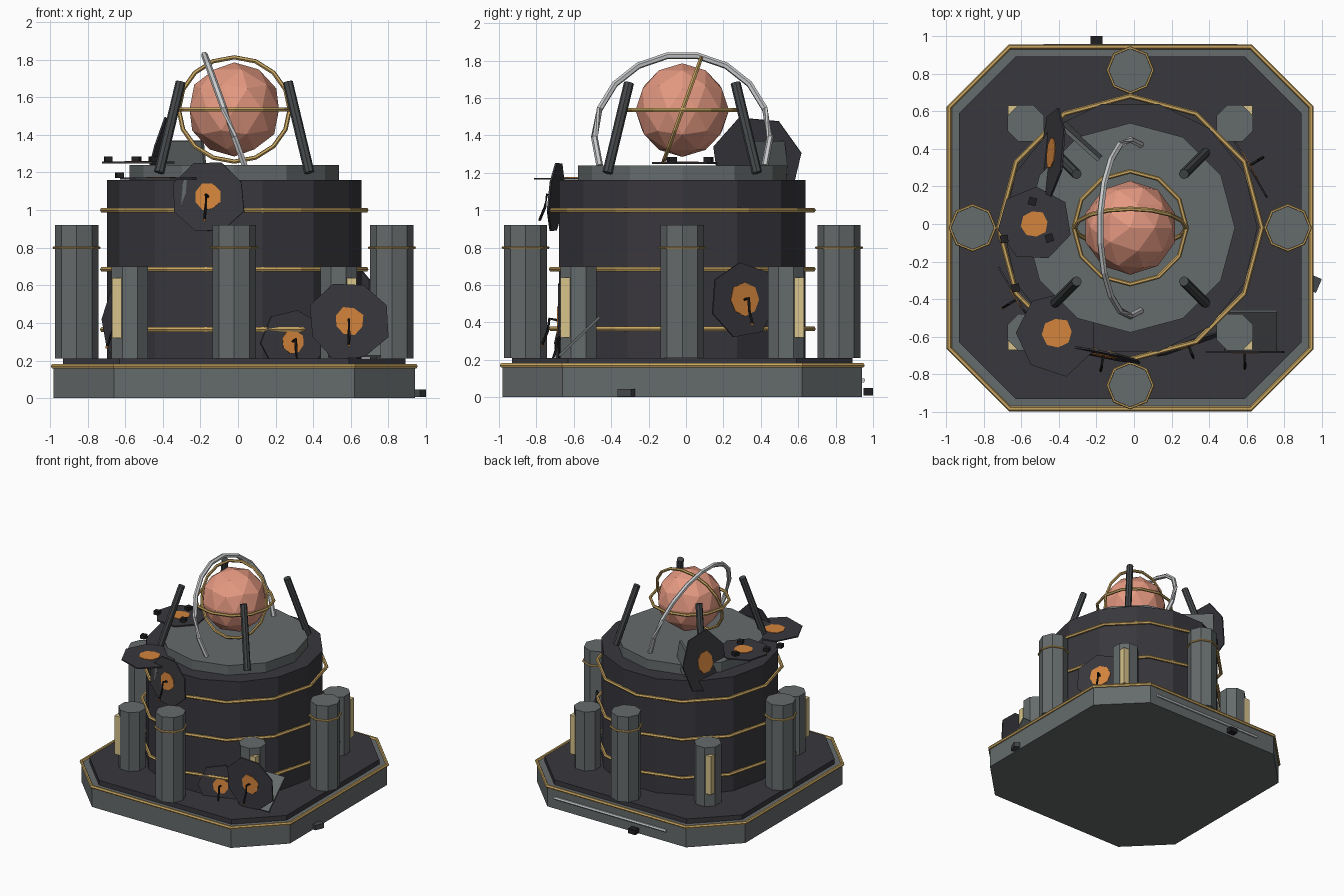
import bpy, bmesh, math, random
from mathutils import Vector, Matrix, Euler

random.seed(4)
if "Cube" in bpy.data.objects:
    bpy.data.objects.remove(bpy.data.objects["Cube"])

CX = CY = -0.02          # axis of the machine
AXIS = Vector((CX, CY, 0))


def material(name, r, g, b):
    m = bpy.data.materials.new(name)
    m.use_nodes = True
    m.diffuse_color = (r, g, b, 1)
    m.node_tree.nodes["Principled BSDF"].inputs["Base Color"].default_value = (r, g, b, 1)
    return m


STONE = material("grey stone", .13, .145, .148)
DARK = material("dark iron", .04, .038, .046)
GOLD = material("gold trim", .58, .38, .12)
PALE = material("pale gold", .68, .55, .26)
ORANGE = material("glowing orange", .65, .23, .045)
SALMON = material("salmon core", .78, .32, .22)
SILVER = material("silver", .58, .59, .6)
STEEL = material("strut steel", .06, .066, .07)
BLACK = material("black wire", .014, .014, .016)


def finish(name, bm, mat, matrix=Matrix()):
    bmesh.ops.recalc_face_normals(bm, faces=bm.faces)
    me = bpy.data.meshes.new(name)
    bm.to_mesh(me)
    bm.free()
    me.materials.append(mat)
    ob = bpy.data.objects.new(name, me)
    ob.matrix_world = matrix
    bpy.context.collection.objects.link(ob)
    return ob


def prism(name, outline, z0, z1, mat, matrix=Matrix()):
    """Extrude a flat outline from z0 to z1."""
    bm = bmesh.new()
    face = bm.faces.new([bm.verts.new((x, y, z0)) for x, y in outline])
    ext = bmesh.ops.extrude_face_region(bm, geom=[face])
    bmesh.ops.translate(bm, vec=(0, 0, z1 - z0),
                        verts=[v for v in ext["geom"] if isinstance(v, bmesh.types.BMVert)])
    return finish(name, bm, mat, matrix)


def ngon(n, r, turn=0, jitter=0):
    return [(q * math.cos(a), q * math.sin(a))
            for a in (turn + math.tau * i / n for i in range(n))
            for q in [r * (1 + random.uniform(-jitter, jitter))]]


def column(name, n, r, x, y, z0, z1, mat, turn=0):
    return prism(name, ngon(n, r, turn), z0, z1, mat, Matrix.Translation((x, y, 0)))


def tube(name, pts, r, mat, closed=False, matrix=Matrix(), sides=6):
    """Sweep a small polygon along a path with mitred corners."""
    pts = [Vector(p) for p in pts]
    n = len(pts)
    bm = bmesh.new()
    rows = []
    for i, p in enumerate(pts):
        before = pts[i - 1] if closed or i else p
        after = pts[(i + 1) % n] if closed or i < n - 1 else p
        t = (after - before).normalized()
        ref = Vector((0, 0, 1)) if closed or abs(t.z) < .95 else Vector((1, 0, 0))
        u = t.cross(ref).normalized()
        v = t.cross(u)
        rows.append([bm.verts.new(p + u * a + v * b) for a, b in ngon(sides, r)])
    for i in range(n if closed else n - 1):
        a, b = rows[i], rows[(i + 1) % n]
        for k in range(sides):
            j = (k + 1) % sides
            bm.faces.new((a[k], a[j], b[j], b[k]))
    if not closed:
        bm.faces.new(rows[0])
        bm.faces.new(rows[-1])
    return finish(name, bm, mat, matrix)


def ring(name, n, r, thick, mat, place, rot=(0, 0, 0)):
    m = Matrix.Translation(place) @ Euler(rot).to_matrix().to_4x4()
    return tube(name, [(x, y, 0) for x, y in ngon(n, r)], thick, mat, True, m)


def box(name, place, size, mat, rot=(0, 0, 0)):
    x, y, z = (s / 2 for s in size)
    m = Matrix.Translation(place) @ Euler(rot).to_matrix().to_4x4()
    return prism(name, [(-x, -y), (x, -y), (x, y), (-x, y)], -z, z, mat, m)


def square_cut(h, c):
    """Square of half width h whose corners are cut at c."""
    return [(h, -c), (h, c), (c, h), (-c, h), (-h, c), (-h, -c), (-c, -h), (c, -h)]


# Stepped base with gold edge
at_axis = Matrix.Translation(AXIS)
prism("base", square_cut(.96, .64), 0, .17, STONE, at_axis)
prism("deck", square_cut(.91, .61), .17, .21, DARK, at_axis)
tube("base_trim", [(x, y, .17) for x, y in square_cut(.962, .641)], .014, GOLD, True, at_axis)

# Drum, its bands and the top disc
column("drum", 14, .676, CX, CY, .21, 1.16, DARK)
for z in (.365, .685, 1.0):
    ring("drum_band", 12, .70, .014, GOLD, (CX, CY, z))
column("top_disc", 12, .557, CX, CY, 1.16, 1.24, STONE)

# Tall side pillars
for i in range(4):
    a = i * math.pi / 2
    x, y = CX + .838 * math.cos(a), CY + .838 * math.sin(a)
    column("side_pillar", 8, .115, x, y, .21, .92, STONE)
    ring("pillar_band", 8, .12, .008, GOLD, (x, y, .80))

# Short corner pillars with pale inserts, and leaning struts
for sx in (-1, 1):
    for sy in (-1, 1):
        x, y = CX + .555 * sx, CY + .555 * sy
        column("corner_pillar", 8, .105, x, y, .21, .70, STONE, math.pi / 8)
        box("pillar_insert", (x + .07 * sx, y + .07 * sy, .48), (.05, .05, .32), PALE)
        tube("strut", [(CX + .4 * sx, CY + .4 * sy, 1.2),
                       (CX + .285 * sx, CY + .285 * sy, 1.68)], .027, STEEL, sides=8)

# Faceted core with its two gold hoops
bm = bmesh.new()
bmesh.ops.create_icosphere(bm, subdivisions=2, radius=.25)
core = (CX, CY, 1.535)
finish("core", bm, SALMON, Matrix.Translation(core))
ring("level_hoop", 12, .30, .012, GOLD, core)
ring("tilted_hoop", 16, .295, .012, GOLD, core, (math.radians(70), 0, 0))

# Open silver arc leaning over the core
arc = []
for i in range(12):
    a = math.radians(-20 + 20 * i)
    arc.append((0, .47 * math.cos(a), .47 * math.sin(a)))
tube("silver_arc", arc, .018, SILVER,
     matrix=Matrix.Translation((CX, CY, 1.39)) @ Matrix.Rotation(math.radians(-20), 4, 'Y'))


def scrap(place, normal, r, sides, wire=True, spot=.36):
    """Torn plate with a molten centre and a loose wire."""
    c, n = Vector(place), Vector(normal).normalized()
    m = Matrix.Translation(c) @ n.to_track_quat('Z', 'Y').to_matrix().to_4x4()
    turn = random.uniform(0, 1)
    prism("torn_plate", ngon(sides, r, turn, .06), -.005, .005, DARK, m)
    prism("molten_spot", ngon(8, r * spot, turn, .08), .004, .009, ORANGE, m)
    if wire:
        tip = c + n * .09 - Vector((0, 0, .13))
        tube("loose_wire", [c, c + n * .05 + Vector((0, 0, .01)),
                            c + n * .06 - Vector((0, 0, .06)), tip], .008, BLACK, sides=5)
        box("wire_tip", tip, (.012, .012, .012), ORANGE)


# Torn plates around the drum and on top
scrap((.59, -.68, .41), (0, -1, 0), .215, 8)
scrap((.29, -.64, .30), (.35, -1, .1), .18, 7)
scrap((-.16, -.695, 1.07), (-.2, -1, .08), .20, 8)
scrap((.61, .31, .52), (.87, .5, 0), .20, 7, spot=.45)
scrap((-.62, -.40, .40), (-.85, -.5, 0), .20, 7)
scrap((-.41, -.58, 1.168), (0, 0, 1), .225, 7, False)
scrap((-.53, 0, 1.252), (0, 0, 1), .20, 7, False)
scrap((-.435, .38, 1.27), (-.95, .1, .25), .24, 7, False)

# Broken slabs behind the plates
box("lower_slab", (.62, -.57, .325), (.28, .30, .014), STONE, (math.radians(44), 0, 0))
box("upper_slab", (-.28, .44, 1.28), (.27, .02, .18), STONE, (.15, 0, math.radians(-42)))
box("front_slab", (-.29, -.665, 1.06), (.02, .02, .2), STONE, (0, .08, 0))

# Loose rubble and a fallen rod
for x, y, z in ((-.54, .12, 1.27), (-.69, -.08, 1.27), (-.45, -.075, 1.27), (-.63, -.34, 1.185)):
    box("rubble", (x, y, z), (.042, .042, .03), BLACK, (0, 0, random.uniform(-.4, .4)))
box("side_rubble", (.96, -.32, .025), (.05, .08, .04), STEEL, (0, 0, -.4))
box("back_rubble", (-.2, .975, .03), (.065, .05, .04), BLACK)
tube("fallen_rod", [(-.48, .945, .09), (.55, .945, .09)], .013, SILVER)
